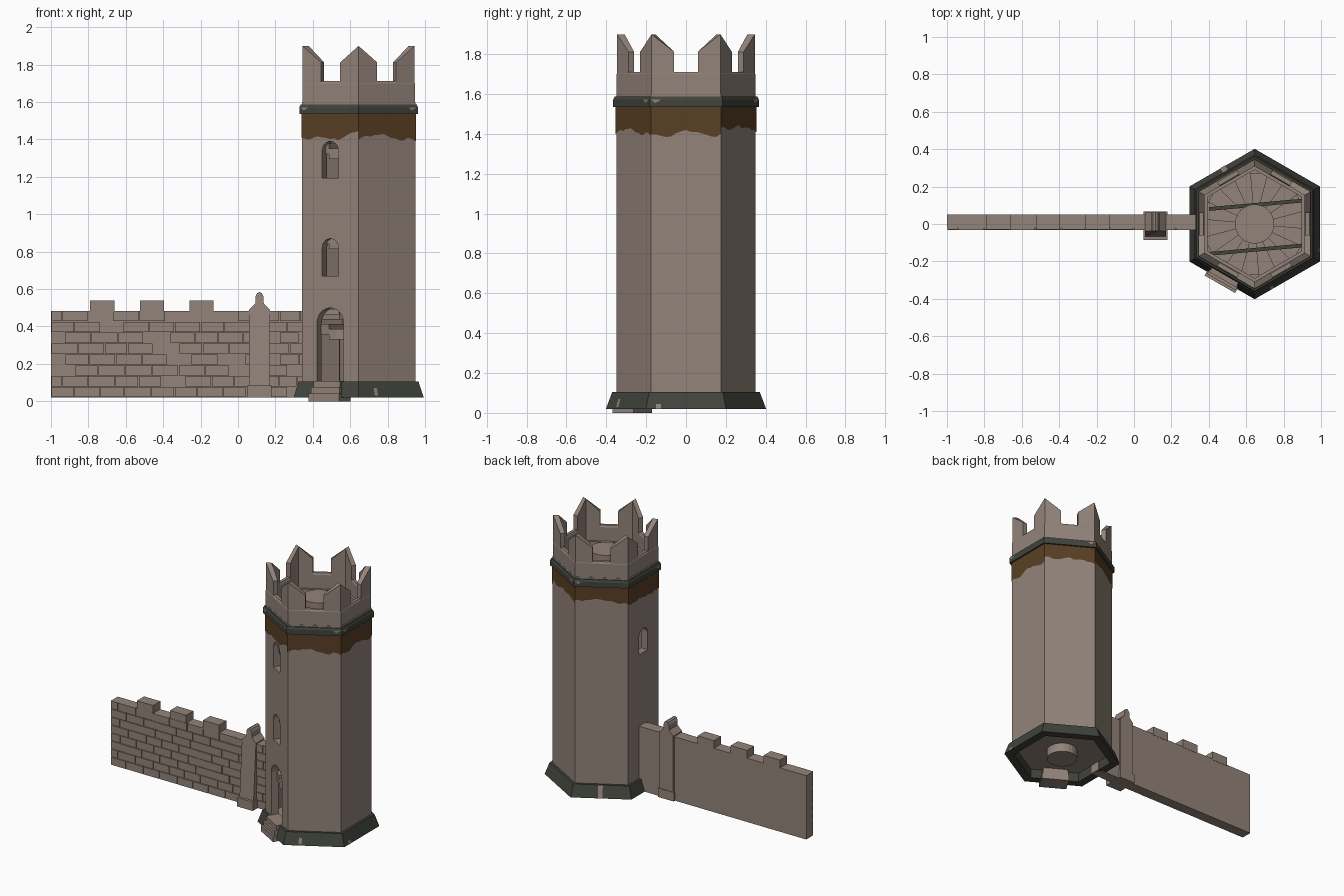
import bpy, bmesh, math, random
from mathutils import Vector

if "Cube" in bpy.data.objects:
    bpy.data.objects.remove(bpy.data.objects["Cube"])

random.seed(4)
CX = 0.645                       # tower axis
C30 = math.cos(math.pi / 6)


def mat(name, col):
    m = bpy.data.materials.new(name)
    m.diffuse_color = (*col, 1)
    m.use_nodes = True
    m.node_tree.nodes["Principled BSDF"].inputs["Base Color"].default_value = m.diffuse_color
    return m


STONE = mat("stone", (0.29, 0.23, 0.195))
MOSS = mat("dark_green_trim", (0.052, 0.056, 0.044))
RUST = mat("brown_band", (0.10, 0.05, 0.018))


def finish(name, bm, m):
    bmesh.ops.recalc_face_normals(bm, faces=bm.faces)
    me = bpy.data.meshes.new(name)
    bm.to_mesh(me)
    bm.free()
    me.materials.append(m)
    ob = bpy.data.objects.new(name, me)
    bpy.context.collection.objects.link(ob)
    return ob


def loft(bm, rings, closed=False):
    """Skin a list of equal-length point loops; cap the ends unless closed."""
    vs = [[bm.verts.new(p) for p in r] for r in rings]
    n = len(vs[0])
    for i in range(len(vs) if closed else len(vs) - 1):
        a, b = vs[i], vs[(i + 1) % len(vs)]
        for j in range(n):
            k = (j + 1) % n
            bm.faces.new((a[j], a[k], b[k], b[j]))
    if not closed:
        bm.faces.new(vs[0])
        bm.faces.new(vs[-1])


def box(bm, x0, x1, y0, y1, z0, z1):
    loft(bm, [[(x0, y0, z), (x1, y0, z), (x1, y1, z), (x0, y1, z)] for z in (z0, z1)])


def polar(r, deg, z):
    a = math.radians(deg)
    return Vector((CX + r * math.cos(a), r * math.sin(a), z))


def on_side(deg, n, t, z):
    """Point at distance n out along a tower side normal and t along the side."""
    a = math.radians(deg)
    return Vector((CX + n * math.cos(a) - t * math.sin(a), n * math.sin(a) + t * math.cos(a), z))


def hex_tube(name, profile, m):
    bm = bmesh.new()
    loft(bm, [[polar(r, 30 + 60 * k, z) for r, z in profile] for k in range(6)], closed=True)
    return finish(name, bm, m)


# Tower walls, parapet, trim and flared foot
body = hex_tube("tower_wall", [(.35, .09), (.35, 1.60), (.29, 1.60), (.29, .09)], STONE)
hex_tube("parapet", [(.348, 1.585), (.348, 1.70), (.340, 1.712), (.315, 1.712), (.308, 1.70), (.308, 1.585)], STONE)
hex_tube("upper_trim", [(.366, 1.535), (.366, 1.572), (.358, 1.587), (.33, 1.587), (.33, 1.535)], MOSS)
hex_tube("tower_foot", [(.402, .02), (.37, .105), (.33, .105), (.335, .02)], MOSS)


# Door and window openings
def cut_arch(deg, half, z0, z1):
    outline = [(-half, z0), (half, z0)]
    outline += [(half * math.cos(math.pi * i / 10), z1 - half + half * math.sin(math.pi * i / 10))
                for i in range(11)]
    bm = bmesh.new()
    loft(bm, [[on_side(deg, n, t, z) for t, z in outline] for n in (.20, .42)])
    c = finish("opening_cutter", bm, STONE)
    c.hide_render = True
    md = body.modifiers.new("opening", 'BOOLEAN')
    md.operation, md.object, md.solver = 'DIFFERENCE', c, 'EXACT'
    bpy.context.view_layer.objects.active = body
    bpy.ops.object.modifier_apply(modifier=md.name)
    bpy.data.objects.remove(c)


cut_arch(240, .083, .106, .50)
cut_arch(240, .050, .67, .87)
cut_arch(240, .050, 1.195, 1.39)
cut_arch(180, .050, 1.0, 1.175)

# Ragged brown band under the trim
bm = bmesh.new()
for k in range(6):
    base = random.uniform(1.405, 1.425)
    z = base
    prev = None
    for i in range(15):
        t = -.1765 + .353 * i / 14
        z = min(1.445, max(1.385, z + random.uniform(-.014, .014) + (base - z) * .2))
        cur = (bm.verts.new(on_side(60 * k, .3055, t, 1.536)), bm.verts.new(on_side(60 * k, .3055, t, z)))
        if prev:
            bm.faces.new((prev[0], prev[1], cur[1], cur[0]))
        prev = cur
band = finish("ragged_band", bm, RUST)

# Pointed corner merlons
bm = bmesh.new()
for k in range(6):
    a = 30 + 60 * k
    sections = []
    for side, t, top in ((a - 30, .059, 1.812), (a, None, 1.90), (a + 30, -.059, 1.812)):
        if t is None:
            o, i = polar(.346, a, 0), polar(.308, a, 0)
        else:
            o, i = on_side(side, .346 * C30, t, 0), on_side(side, .308 * C30, t, 0)
        sections.append([o + Vector((0, 0, 1.70)), o + Vector((0, 0, top)),
                         i + Vector((0, 0, top)), i + Vector((0, 0, 1.70))])
    loft(bm, sections)
finish("merlons", bm, STONE)

# Spiral stair, central column and ground floor
bm = bmesh.new()
loft(bm, [[polar(.105, 15 * i, z) for i in range(24)] for z in (.02, 1.67)])
finish("stair_column", bm, STONE)
bm = bmesh.new()
for s in range(54):
    a0, z = 75 - 20 * s, .12 + .0268 * s
    wedge = [(.10, a0), (.275, a0), (.275, a0 - 10), (.275, a0 - 20), (.10, a0 - 20)]
    loft(bm, [[polar(r, a, h) for r, a in wedge] for h in (z - .03, z + .025)])
finish("spiral_steps", bm, STONE)
bm = bmesh.new()
loft(bm, [[polar(.335, 30 + 60 * i, z) for i in range(6)] for z in (.085, .10)])
finish("ground_floor", bm, STONE)

# Two thin dark battens lying across the stair well
bm = bmesh.new()
for y in (.10, -.14):
    pts = [(.40, y - .03), (.90, y + .015), (.90, y + .035), (.40, y - .01)]
    loft(bm, [[(px, py, z) for px, py in pts] for z in (1.578, 1.586)])
finish("battens", bm, MOSS)

# Worn patches on the foot and trim
bm = bmesh.new()
for deg, t0, t1, lo, hi in ((0, -.15, -.125, .02, .045), (120, -.02, .01, .02, .104), (300, -.10, -.08, .03, .07)):
    n = [.402 * C30 + .002 - (z - .02) * .326 for z in (lo, hi)]
    bm.faces.new([bm.verts.new(on_side(deg, *p)) for p in
                  ((n[0], t0, lo), (n[0], t1, lo), (n[1], t1, hi), (n[1], t0, hi))])
for k in range(6):
    t = -.175 + .30 * (k % 2)
    bm.faces.new([bm.verts.new(on_side(60 * k, .366 * C30 + .002, *p)) for p in
                  ((t, 1.572), (t + .02, 1.555), (t + .05, 1.572))])
finish("worn_patches", bm, STONE)

# Door steps
bm = bmesh.new()
for out, half, z0, z1 in ((.372, .094, 0, .042), (.358, .088, .04, .076), (.343, .082, .074, .108)):
    loft(bm, [[on_side(240, n, t, z) for n, t in ((.25, -half), (out, -half), (out, half), (.25, half))]
              for z in (z0, z1)])
finish("door_steps", bm, STONE)

# Curtain wall core and top blocks
bm = bmesh.new()
box(bm, -1.0, .36, -.022, .05, .02, .483)
finish("wall_core", bm, STONE)
bm = bmesh.new()
for x in (-.79, -.525, -.26):
    box(bm, x, x + .13, -.03, .052, .475, .54)
finish("wall_blocks", bm, STONE)


# Brick courses on the front
def bricks(bm, x0, x1, length):
    h = .465 / 8
    for row in range(8):
        x = x0 - (length / 2 if row % 2 else 0)
        while x < x1:
            w = length + random.uniform(-.012, .012)
            a, b = max(x, x0), min(x + w, x1)
            if b - a > .015:
                z = .02 + row * h
                box(bm, a + .002, b - .002, -.031 + random.uniform(-.002, .002), -.01, z + .002, z + h - .002)
            x += w


bm = bmesh.new()
bricks(bm, -1.0, .065, .133)
bricks(bm, .165, .36, .10)
finish("wall_bricks", bm, STONE)

# Buttress post with rounded tip, leaning out at the bottom
half = [(.056, .08), (.056, .49), (.022, .525), (.022, .56), (.013, .578)]
outline = half + [(0, .585)] + [(-u, z) for u, z in reversed(half)]
bm = bmesh.new()
loft(bm, [[(.115 + u, -.072 + .034 * min(1, z / .5), z) for u, z in outline],
          [(.115 + u, .062, z) for u, z in outline]])
box(bm, .052, .178, -.085, .066, .02, .085)
finish("buttress_post", bm, STONE)
